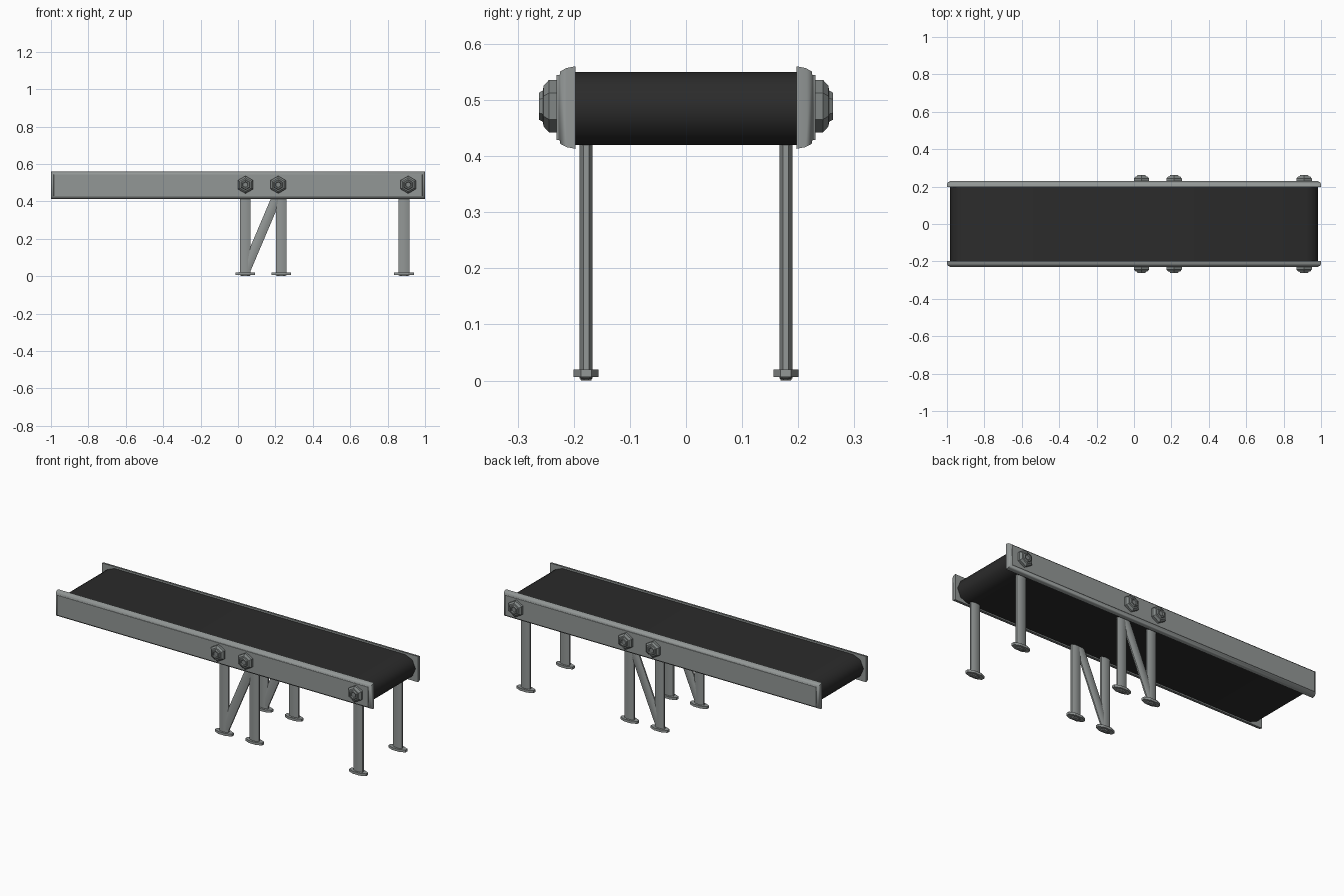
import bpy, bmesh, math
from mathutils import Vector

cube = bpy.data.objects.get("Cube")
if cube:
    bpy.data.objects.remove(cube, do_unlink=True)


def material(name, rgb):
    m = bpy.data.materials.new(name)
    m.use_nodes = True
    m.diffuse_color = (*rgb, 1)
    m.node_tree.nodes["Principled BSDF"].inputs["Base Color"].default_value = (*rgb, 1)
    return m


steel = material("grey steel", (0.29, 0.31, 0.305))
dark_steel = material("bolt steel", (0.22, 0.24, 0.235))
rubber = material("black rubber", (0.024, 0.024, 0.024))


def loft(name, rings, mat, angle):
    """Skin a stack of equal-length point rings and cap both ends."""
    bm = bmesh.new()
    loops = [[bm.verts.new(p) for p in ring] for ring in rings]
    n = len(loops[0])
    for a, b in zip(loops, loops[1:]):
        for i in range(n):
            j = (i + 1) % n
            bm.faces.new((a[i], a[j], b[j], b[i]))
    bm.faces.new(loops[0])
    bm.faces.new(loops[-1])
    bmesh.ops.recalc_face_normals(bm, faces=bm.faces)
    mesh = bpy.data.meshes.new(name)
    bm.to_mesh(mesh)
    bm.free()
    mesh.materials.append(mat)
    ob = bpy.data.objects.new(name, mesh)
    bpy.context.collection.objects.link(ob)
    bpy.ops.object.select_all(action='DESELECT')
    ob.select_set(True)
    bpy.context.view_layer.objects.active = ob
    if angle:
        bpy.ops.object.shade_smooth_by_angle(angle=math.radians(angle))
    return ob


def ellipse(center, rx, ry, sides=8):
    turn = math.pi / sides
    grow = 1 / math.cos(turn)
    return [Vector(center) + Vector((rx * grow * math.cos(turn + math.tau * i / sides),
                                     ry * grow * math.sin(turn + math.tau * i / sides), 0))
            for i in range(sides)]


# Belt: a flat loop with faceted rounded ends
mid, radius, reach = 0.485, 0.065, 0.985
profile = []
for end, start in ((1, -90), (-1, 90)):
    for k in range(5):
        t = math.radians(start + 45 * k)
        profile.append((end * (reach - radius) + radius * math.cos(t), mid + radius * math.sin(t)))
loft("belt", [[(x, y, z) for x, z in profile] for y in (-0.2, 0.2)], rubber, 50)

# Side rails: distance out, half length, bottom, top
rail_steps = [(0.197, 1.0, 0.413, 0.56), (0.213, 1.0, 0.416, 0.557),
              (0.224, 0.995, 0.422, 0.551), (0.225, 0.986, 0.428, 0.545),
              (0.231, 0.985, 0.429, 0.544)]
# Bolts: distance out, radius
bolt_steps = [(0.228, 0.047), (0.244, 0.047), (0.254, 0.036), (0.255, 0.028),
              (0.262, 0.024), (0.262, 0.017), (0.256, 0.014)]

for side, label in ((-1, "right"), (1, "left")):
    rings = [[(-h, side * y, lo), (h, side * y, lo), (h, side * y, hi), (-h, side * y, hi)]
             for y, h, lo, hi in rail_steps]
    loft(label + "_rail", rings, steel, 75)

    for n, x in enumerate((0.04, 0.215, 0.91), 1):
        rings = [[(x + r * math.sin(math.tau * i / 6), side * y,
                   0.489 + r * math.cos(math.tau * i / 6)) for i in range(6)]
                 for y, r in bolt_steps]
        loft(f"{label}_bolt_{n}", rings, dark_steel, 0)

    # Legs with flat oval feet
    y = side * 0.178
    for n, x in enumerate((0.039, 0.231, 0.888), 1):
        loft(f"{label}_leg_{n}", [ellipse((x, y, z), 0.029, 0.0115) for z in (0.004, 0.435)],
             steel, 50)
        rings = [ellipse((x, y, 0), 0.02, 0.009), ellipse((x, y, 0.006), 0.03, 0.0115),
                 ellipse((x, y, 0.006), 0.053, 0.0225), ellipse((x, y, 0.02), 0.053, 0.0225)]
        loft(f"{label}_foot_{n}", rings, steel, 0)

    # Diagonal brace between the two middle legs
    loft(label + "_brace", [ellipse((0.035, y, 0.018), 0.028, 0.0105),
                            ellipse((0.21, y, 0.43), 0.028, 0.0105)], steel, 50)
